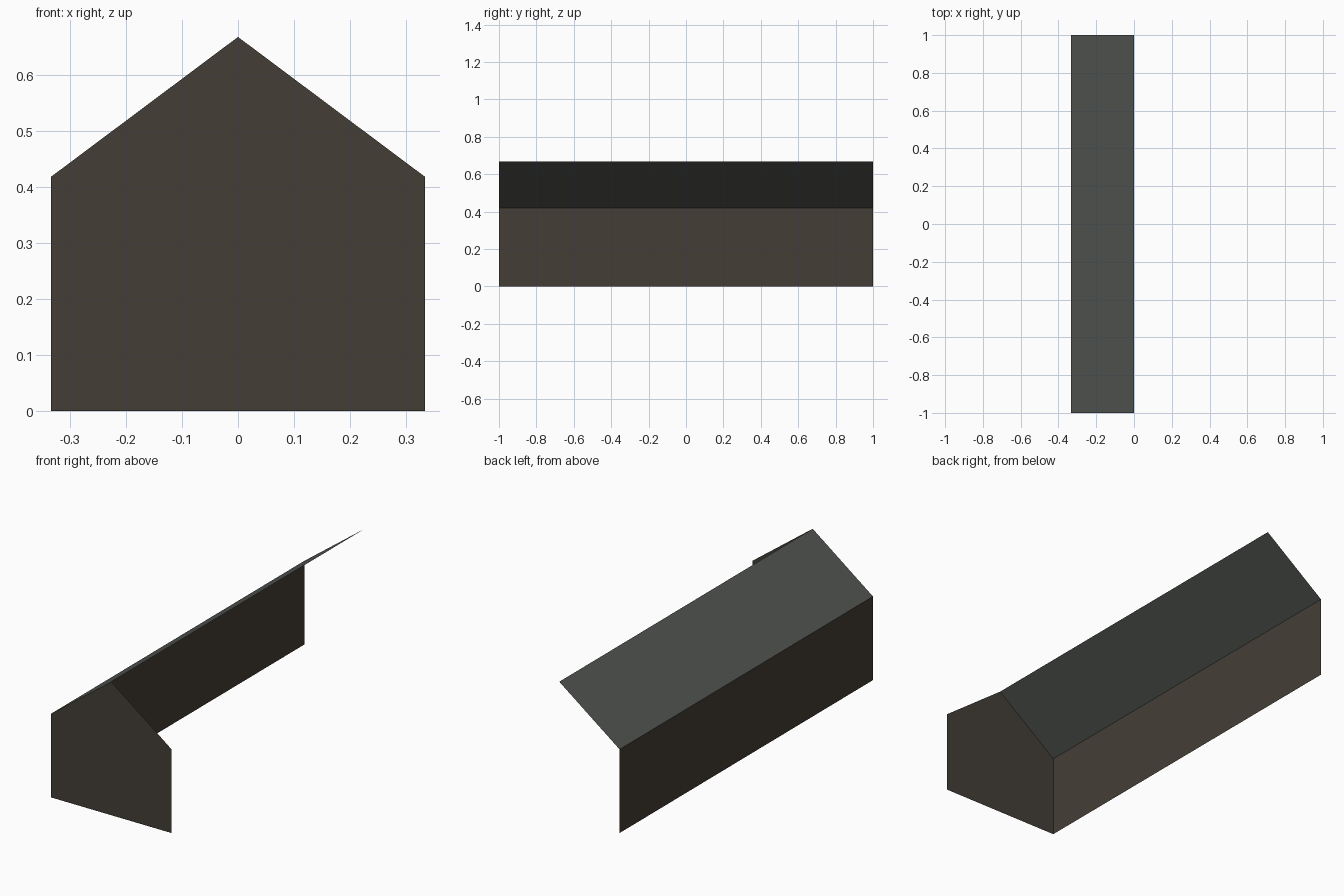
import bpy

if "Cube" in bpy.data.objects:
    bpy.data.objects.remove(bpy.data.objects["Cube"])

W, L, EAVE, RIDGE = 0.333, 1.0, 0.418, 0.667


def material(name, rgb):
    m = bpy.data.materials.new(name)
    m.diffuse_color = (*rgb, 1.0)
    m.use_nodes = True
    m.node_tree.nodes["Principled BSDF"].inputs["Base Color"].default_value = m.diffuse_color
    return m


def panel(name, points, mat):
    """Single flat sheet from an outline."""
    me = bpy.data.meshes.new(name)
    me.from_pydata(points, [], [list(range(len(points)))])
    me.materials.append(mat)
    ob = bpy.data.objects.new(name, me)
    bpy.context.collection.objects.link(ob)
    return ob


def strip(name, a, b, mat):
    """Sheet running the full length, between two (x, z) profile points."""
    return panel(name, [(a[0], L, a[1]), (a[0], -L, a[1]),
                        (b[0], -L, b[1]), (b[0], L, b[1])], mat)


wall = material("dark brown wall", (0.058, 0.048, 0.038))
roof = material("dark grey roof", (0.085, 0.091, 0.083))

# Front gable wall
gable = [(-W, 0), (W, 0), (W, EAVE), (0, RIDGE), (-W, EAVE)]
panel("front_gable_wall", [(x, -L, z) for x, z in gable], wall)

# Left long wall and left roof slope (right side and back are open)
strip("left_wall", (-W, 0), (-W, EAVE), wall)
strip("left_roof_slope", (-W, EAVE), (0, RIDGE), roof)
